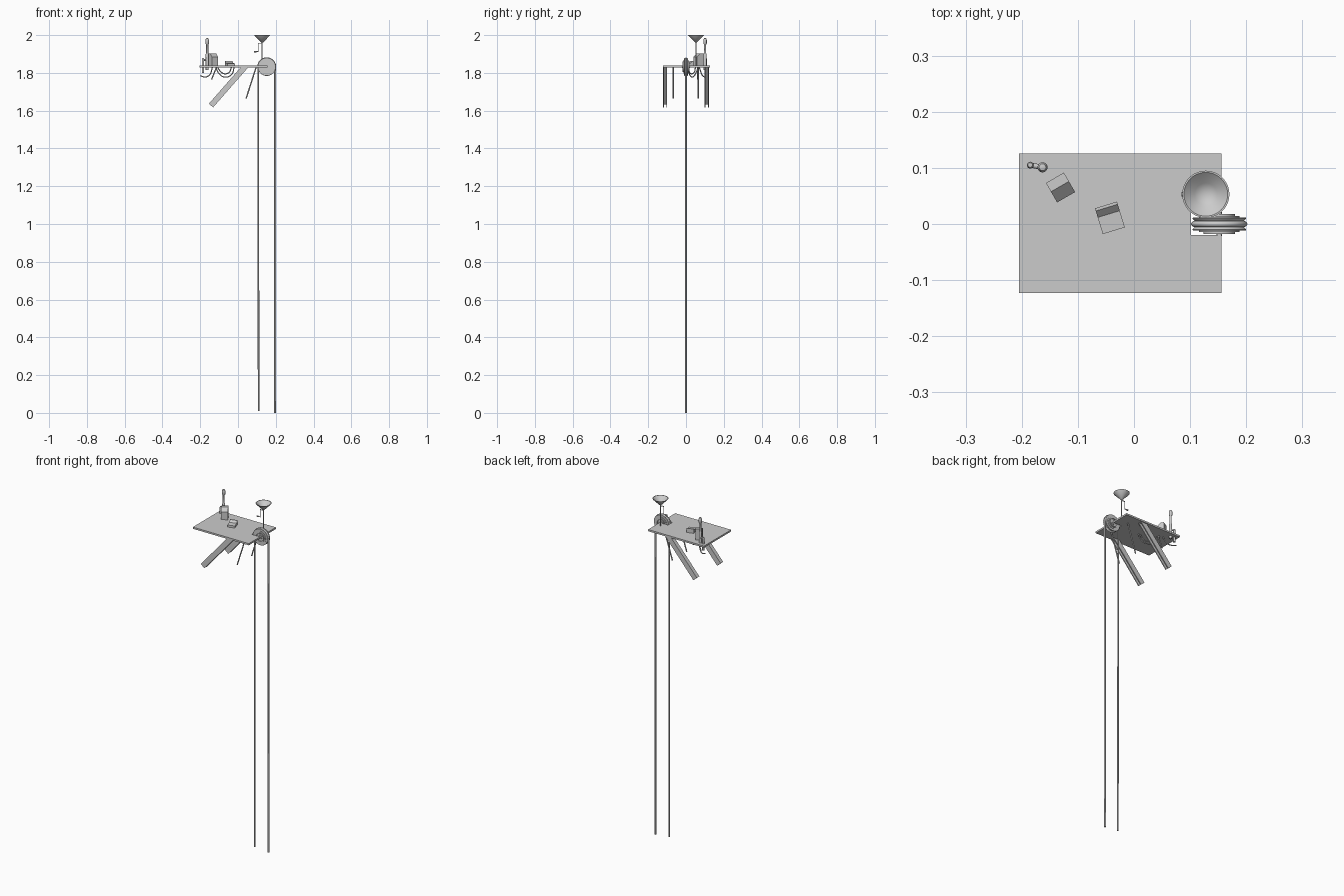
import bpy, bmesh
from math import radians, pi, cos, sin
from mathutils import Vector, Matrix

if "Cube" in bpy.data.objects:
    bpy.data.objects.remove(bpy.data.objects["Cube"])


def finish(name, bm, mat=Matrix(), smooth=False):
    bmesh.ops.recalc_face_normals(bm, faces=bm.faces)
    me = bpy.data.meshes.new(name)
    bm.to_mesh(me)
    bm.free()
    ob = bpy.data.objects.new(name, me)
    bpy.context.collection.objects.link(ob)
    ob.matrix_world = mat
    if smooth:
        bpy.ops.object.select_all(action='DESELECT')
        ob.select_set(True)
        bpy.context.view_layer.objects.active = ob
        bpy.ops.object.shade_smooth_by_angle(angle=radians(35))
    return ob


def prism(name, pts, direction, mat=Matrix()):
    """Extrude a flat outline along a direction."""
    bm = bmesh.new()
    face = bm.faces.new([bm.verts.new(p) for p in pts])
    out = bmesh.ops.extrude_face_region(bm, geom=[face])
    bmesh.ops.translate(bm, vec=direction,
                        verts=[v for v in out['geom'] if isinstance(v, bmesh.types.BMVert)])
    return finish(name, bm, mat)


def lathe(name, profile, loc, mat=Matrix(), steps=40):
    """Spin an (r, z) profile around z."""
    bm = bmesh.new()
    vs = [bm.verts.new((r, 0, z)) for r, z in profile]
    es = [bm.edges.new(p) for p in zip(vs, vs[1:])]
    bmesh.ops.spin(bm, geom=vs + es, axis=(0, 0, 1), cent=(0, 0, 0), angle=2 * pi, steps=steps)
    bmesh.ops.remove_doubles(bm, verts=bm.verts, dist=1e-5)
    return finish(name, bm, Matrix.Translation(loc) @ mat, True)


def tube(name, pts, radius, curved=False):
    cu = bpy.data.curves.new(name, 'CURVE')
    cu.dimensions = '3D'
    cu.bevel_depth = radius
    cu.bevel_resolution = 2
    cu.use_fill_caps = True
    if curved:
        sp = cu.splines.new('BEZIER')
        sp.bezier_points.add(len(pts) - 1)
        for b, p in zip(sp.bezier_points, pts):
            b.co = p
            b.handle_left_type = b.handle_right_type = 'AUTO'
    else:
        sp = cu.splines.new('POLY')
        sp.points.add(len(pts) - 1)
        for q, p in zip(sp.points, pts):
            q.co = (*p, 1)
    ob = bpy.data.objects.new(name, cu)
    bpy.context.collection.objects.link(ob)
    return ob


DECK = 1.838

# deck with a notch for the wheel
outline = [(-.205, -.123), (.156, -.123), (.156, -.02), (.102, -.02),
           (.102, .02), (.156, .02), (.156, .126), (-.205, .126)]
prism("deck", [(x, y, DECK - .01) for x, y in outline], (0, 0, .01))

# slanted channel braces and thin struts under the deck
top, low = Vector((.034, 0, 1.829)), Vector((-.143, 0, 1.627))
d = (top - low).normalized()
n = Vector((d.z, 0, -d.x))
h, w, t = .015, .0115, .005
channel = [(-h, -w), (h, -w), (h, -w + t), (-h + t, -w + t),
           (-h + t, w - t), (h, w - t), (h, w), (-h, w)]
for side, y in (("front", -.111), ("back", .109)):
    pts = [low + n * a + Vector((0, y + b, 0)) for a, b in channel]
    brace = prism(side + "_brace", pts, d * .30)
    # trim the brace level with the underside of the deck
    bm = bmesh.new()
    bm.from_mesh(brace.data)
    cut = bmesh.ops.bisect_plane(bm, geom=bm.verts[:] + bm.edges[:] + bm.faces[:],
                                 plane_co=(0, 0, 1.829), plane_no=(0, 0, 1), clear_outer=True)
    bmesh.ops.holes_fill(bm, edges=[e for e in cut['geom_cut'] if isinstance(e, bmesh.types.BMEdge)])
    bm.to_mesh(brace.data)
    bm.free()
for side, y in (("front", -.068), ("back", .064)):
    tube(side + "_strut", [(.096, y, 1.83), (.043, y, 1.665)], .0035)

# grooved wheel and axle
WX, WZ, R = .152, 1.832, .045
half = [(.012, .012), (.022, .012), (.022, .018), (.028, .018), (.028, .014), (.036, .014),
        (.036, .0115), (.047, .0115), (.048, .010), (.047, .0085), (.041, .003)]
profile = [(0, .015), (.012, .015)] + half
profile += [(r, -z) for r, z in reversed(profile)]
lathe("pulley_wheel", profile, (WX, 0, WZ), Matrix.Rotation(pi / 2, 4, 'X'), 48)
tube("wheel_axle", [(WX, -.021, WZ), (WX, .021, WZ)], .005)

# rope over the wheel with two long hanging strands
arc = [(WX + R * cos(a), 0, WZ + R * sin(a)) for a in [pi * i / 24 for i in range(25)]]
tube("rope_right", [(WX + R - .001, 0, 0)] + arc, .0052)
tube("rope_left", [(WX - R, 0, WZ), (WX - R + .002, 0, .01)], .0042)

# dish on a stem with a crank
FX, FY = .128, .053
lathe("dish", [(0, 1.960), (.006, 1.962), (.041, 1.998), (.042, 2.0), (.039, 2.0),
               (.02, 1.983), (0, 1.972)], (FX, FY, 0), steps=48)
tube("dish_stem", [(FX, FY, 1.83), (FX, FY, 1.966)], .003)
tube("crank", [(FX, FY, 1.957), (.107, FY, 1.957), (.107, FY, 1.913), (.098, FY, 1.913)], .0025)
tube("crank_grip", [(.099, FY, 1.913), (.085, FY, 1.913)], .0038)


# boxes on the deck, from side profiles (y, height)
def unit(name, prof, width, x, y, turn):
    mat = Matrix.Translation((x, y, DECK)) @ Matrix.Rotation(radians(turn), 4, 'Z')
    prism(name, [(-width / 2, a, b) for a, b in prof], (width, 0, 0), mat)


unit("tall_box", [(-.020, 0), (.020, 0), (.020, .065), (.002, .065), (-.020, .045)],
     .037, -.131, .065, 30)
unit("low_box", [(-.024, 0), (.024, 0), (.024, .025), (.019, .025), (.007, .014), (-.024, .012)],
     .041, -.043, .011, 17)

# handset: upright post with knob, arm and side cylinder
lathe("post", [(0, 1.815), (.008, 1.815), (.008, 1.90), (.0055, 1.905), (.0055, 1.95), (.009, 1.955),
               (.009, 1.975), (.006, 1.983), (0, 1.985)], (-.163, .101, 0), steps=24)
tube("post_arm", [(-.185, .105, 1.868), (-.163, .101, 1.868)], .0045)
lathe("side_cylinder", [(0, 1.80), (.006, 1.80), (.006, 1.872), (.004, 1.877), (0, 1.878)],
      (-.185, .105, 0), steps=24)

# wires drooping under the deck
tube("wire_post", [(-.198, .105, 1.785), (-.175, .1, 1.778), (-.15, .085, 1.79), (-.135, .07, 1.83)],
     .003, True)
tube("wire_outer", [(-.118, .065, 1.83), (-.10, .05, 1.795), (-.07, .035, 1.778),
                    (-.035, .02, 1.79), (-.02, .012, 1.83)], .003, True)
tube("wire_inner", [(-.108, .05, 1.83), (-.09, .045, 1.805), (-.068, .03, 1.795),
                    (-.045, .018, 1.805), (-.035, .01, 1.83)], .003, True)
tube("short_lever", [(-.114, .06, 1.83), (-.14, .06, 1.765)], .003)
